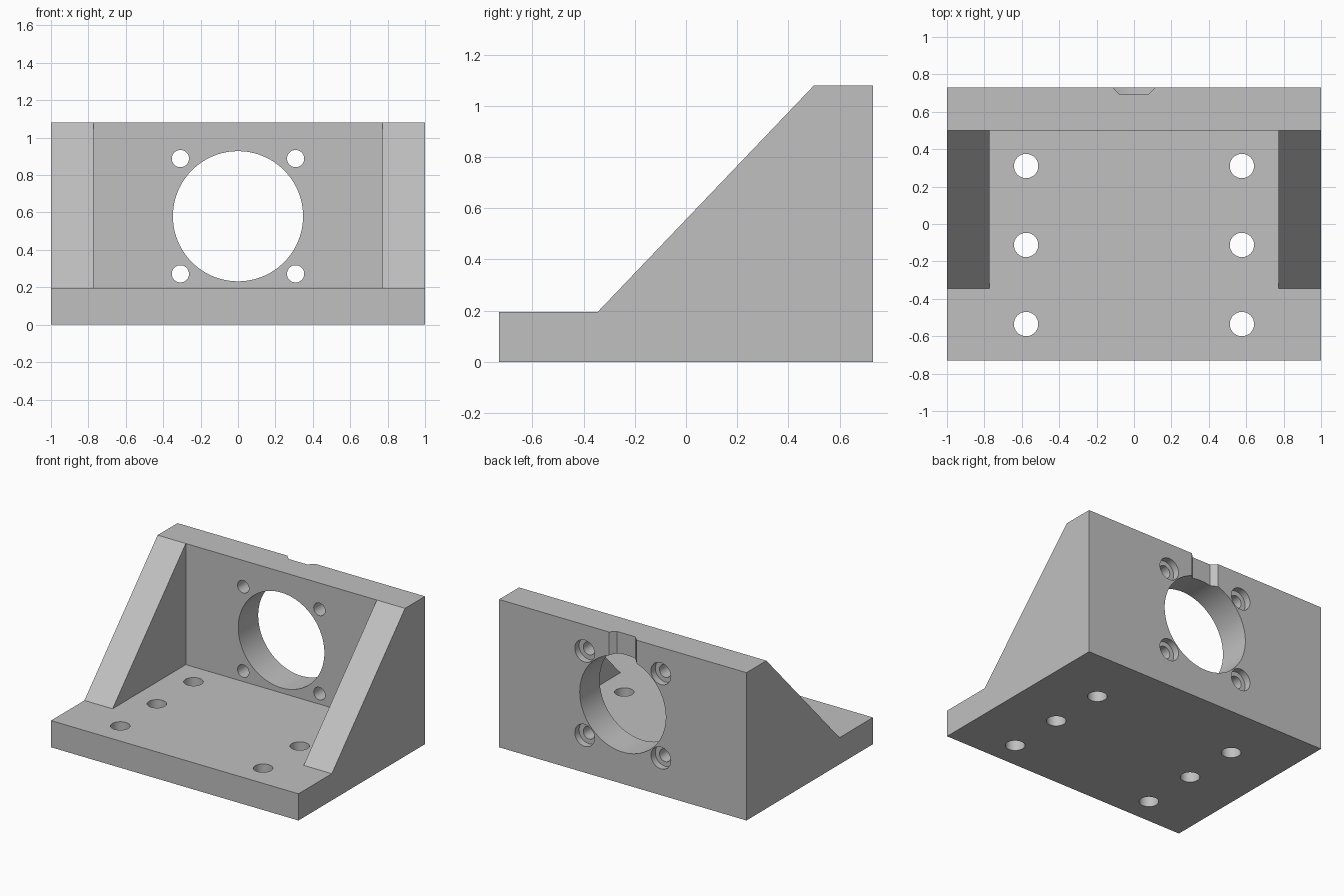
import bpy, bmesh, math
from mathutils import Matrix, Vector

if "Cube" in bpy.data.objects:
    bpy.data.objects.remove(bpy.data.objects["Cube"], do_unlink=True)

# Overall sizes
HALF_W, HALF_D, HEIGHT = 1.0, 0.73, 1.08
BASE_H, RIB_FRONT, PLATE_FRONT, RIB_INNER = 0.195, -0.345, 0.5, 0.772
BORE_Z, BORE_R, SCREW = 0.58, 0.348, 0.308

grey = bpy.data.materials.new("plain grey")
grey.use_nodes = True
colour = (0.53, 0.53, 0.53, 1)
grey.diffuse_color = colour
grey.node_tree.nodes["Principled BSDF"].inputs["Base Color"].default_value = colour


def make_object(name, bm):
    bmesh.ops.recalc_face_normals(bm, faces=bm.faces)
    mesh = bpy.data.meshes.new(name)
    bm.to_mesh(mesh)
    bm.free()
    mesh.materials.append(grey)
    obj = bpy.data.objects.new(name, mesh)
    bpy.context.collection.objects.link(obj)
    return obj


def prism(name, points, direction):
    """Extrude a closed outline of 3D points along a direction."""
    bm = bmesh.new()
    face = bm.faces.new([bm.verts.new(p) for p in points])
    ext = bmesh.ops.extrude_face_region(bm, geom=[face])
    verts = [g for g in ext["geom"] if isinstance(g, bmesh.types.BMVert)]
    bmesh.ops.translate(bm, verts=verts, vec=Vector(direction))
    return make_object(name, bm)


def cylinder(name, centre, radius, depth, along_y, sides=48):
    bm = bmesh.new()
    turn = Matrix.Rotation(math.pi / 2, 4, 'X') if along_y else Matrix()
    bmesh.ops.create_cone(bm, cap_ends=True, segments=sides, radius1=radius,
                          radius2=radius, depth=depth,
                          matrix=Matrix.Translation(centre) @ turn)
    return make_object(name, bm)


def cut(body, cutter):
    cutter.hide_render = True
    mod = body.modifiers.new(cutter.name, 'BOOLEAN')
    mod.operation, mod.solver, mod.object = 'DIFFERENCE', 'EXACT', cutter
    bpy.context.view_layer.objects.active = body
    bpy.ops.object.modifier_apply(modifier=mod.name)
    bpy.data.objects.remove(cutter, do_unlink=True)


# Bracket body: side profile across the full width
side = [(-HALF_D, 0), (HALF_D, 0), (HALF_D, HEIGHT), (PLATE_FRONT, HEIGHT),
        (RIB_FRONT, BASE_H), (-HALF_D, BASE_H)]
bracket = prism("mounting_bracket", [(-HALF_W, y, z) for y, z in side],
                (2 * HALF_W, 0, 0))

# Open space between the two side ribs
pocket = [(RIB_FRONT, BASE_H), (PLATE_FRONT, BASE_H),
          (PLATE_FRONT, 1.3), (RIB_FRONT, 1.3)]
cut(bracket, prism("pocket_cutter", [(-RIB_INNER, y, z) for y, z in pocket],
                   (2 * RIB_INNER, 0, 0)))

# Large bore through the upright plate
cut(bracket, cylinder("bore_cutter", (0, 0.62, BORE_Z), BORE_R, 0.6, True, 96))

# Tapered notch from the bore to the top of the back face
notch = [(-0.075, 0.692), (0.075, 0.692), (0.123, 0.74), (-0.123, 0.74)]
cut(bracket, prism("notch_cutter", [(x, y, 0.75) for x, y in notch], (0, 0, 0.5)))

# Screw holes around the bore, counterbored from the back
for sx in (-1, 1):
    for sz in (-1, 1):
        x, z = sx * SCREW, BORE_Z + sz * SCREW
        cut(bracket, cylinder("screw_cutter", (x, 0.62, z), 0.046, 0.6, True))
        cut(bracket, cylinder("counterbore_cutter", (x, HALF_D, z), 0.08, 0.1, True))

# Mounting holes through the base
for x in (-0.577, 0.577):
    for y in (-0.535, -0.112, 0.31):
        cut(bracket, cylinder("base_hole_cutter", (x, y, 0.1), 0.065, 0.5, False))

# Smooth bores, sharp edges
bpy.ops.object.select_all(action='DESELECT')
bracket.select_set(True)
bpy.context.view_layer.objects.active = bracket
bpy.ops.object.shade_smooth_by_angle(angle=math.radians(30))
